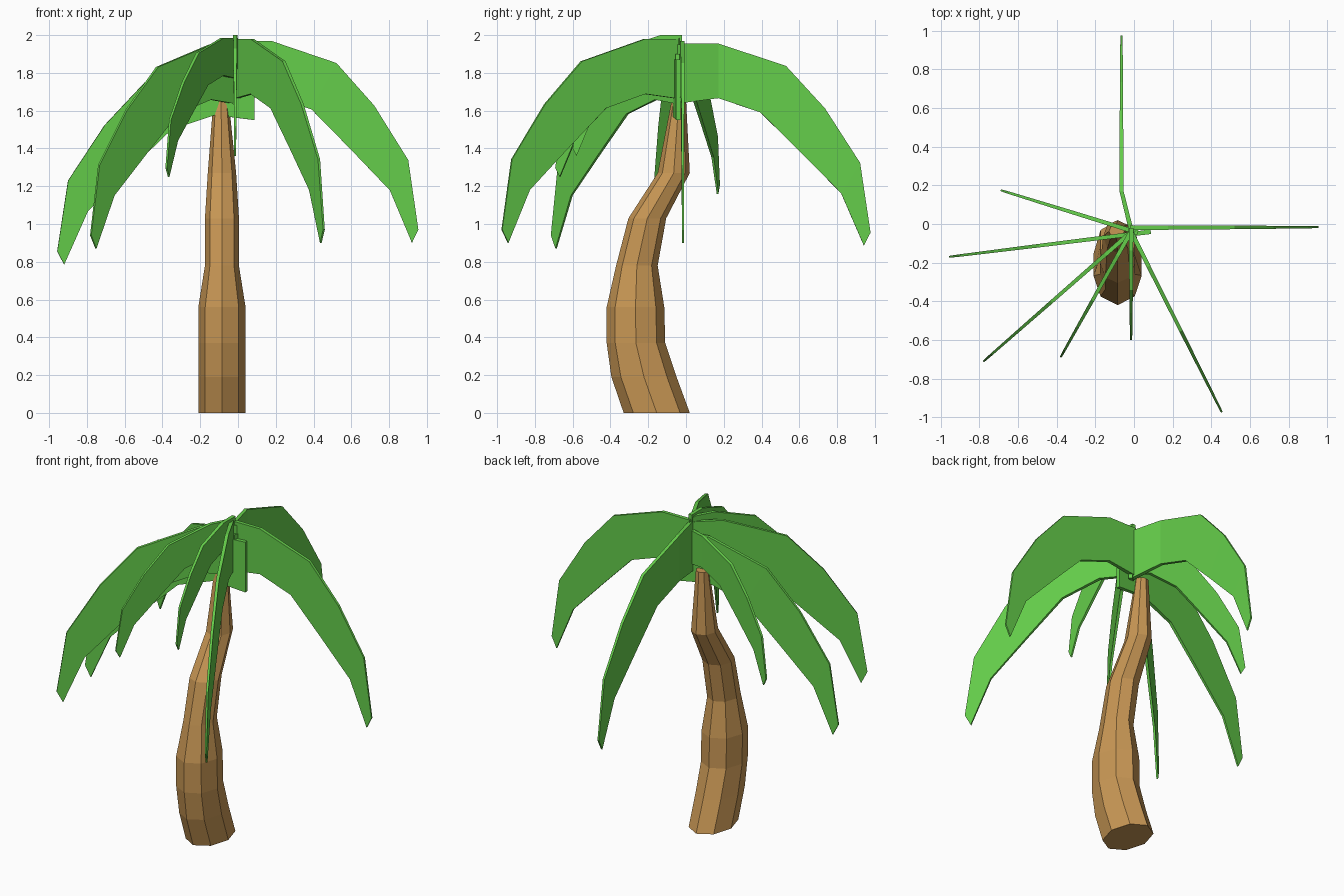
import bpy, bmesh, math
from mathutils import Vector

if "Cube" in bpy.data.objects:
    bpy.data.objects.remove(bpy.data.objects["Cube"])


def material(name, color):
    m = bpy.data.materials.new(name)
    m.diffuse_color = (*color, 1)
    m.use_nodes = True
    m.node_tree.nodes["Principled BSDF"].inputs["Base Color"].default_value = m.diffuse_color
    return m


def add_object(name, bm, mat):
    bmesh.ops.recalc_face_normals(bm, faces=bm.faces)
    me = bpy.data.meshes.new(name)
    bm.to_mesh(me)
    bm.free()
    me.materials.append(mat)
    ob = bpy.data.objects.new(name, me)
    bpy.context.collection.objects.link(ob)
    return ob


bark = material("bark", (0.58, 0.31, 0.09))
leaf = material("leaf", (0.13, 0.62, 0.07))

# Curved trunk: each ring is (z, x min, x max, y min, y max)
rings = [
    (0.00, -0.21, 0.04, -0.33, 0.02),
    (0.19, -0.21, 0.04, -0.395, -0.05),
    (0.37, -0.21, 0.04, -0.42, -0.11),
    (0.56, -0.21, 0.04, -0.42, -0.115),
    (0.78, -0.175, 0.005, -0.37, -0.15),
    (1.03, -0.175, 0.005, -0.305, -0.105),
    (1.27, -0.16, -0.01, -0.15, 0.02),
    (1.66, -0.13, -0.05, -0.075, 0.0),
]
SIDES = 8
bm = bmesh.new()
loops = []
for z, x0, x1, y0, y1 in rings:
    loop = []
    for i in range(SIDES):
        a = 2 * math.pi * i / SIDES
        loop.append(bm.verts.new(((x0 + x1) / 2 + (x1 - x0) / 2 * math.cos(a),
                                  (y0 + y1) / 2 + (y1 - y0) / 2 * math.sin(a), z)))
    loops.append(loop)
for lo, hi in zip(loops, loops[1:]):
    for i in range(SIDES):
        j = (i + 1) % SIDES
        bm.faces.new((lo[i], lo[j], hi[j], hi[i]))
bm.faces.new(loops[0])
bm.faces.new(loops[-1])
add_object("trunk", bm, bark)

# Frond profile as upper/lower edge pairs: reach (0-1) and drop (0-1)
upper = [(0, 0), (0.2, 0), (0.555, 0.11), (0.76, 0.32), (0.945, 0.59), (1.0, 0.935)]
lower = [(0, 0.295), (0.2, 0.27), (0.42, 0.34), (0.63, 0.535), (0.845, 0.74), (0.965, 1.0)]


def frond(name, base, tip, top_z, tip_z, bend_x=None):
    base, tip = Vector(base), Vector(tip)
    side = (tip - base).normalized()
    side = Vector((-side.y, side.x))
    bm = bmesh.new()
    sections = []
    for k, (u, l) in enumerate(zip(upper, lower)):
        half = 0.012 - 0.0014 * k
        quad = []
        for (r, d), s in ((u, 1), (u, -1), (l, -1), (l, 1)):
            p = base.lerp(tip, r) + side * half * s
            if bend_x is not None and k > 0:
                p.x = bend_x + side.x * half * s
            quad.append(bm.verts.new((p.x, p.y, top_z - d * (top_z - tip_z))))
        sections.append(quad)
    for a, b in zip(sections, sections[1:]):
        for i in range(4):
            j = (i + 1) % 4
            bm.faces.new((a[i], a[j], b[j], b[i]))
    bm.faces.new(sections[0])
    bm.faces.new(sections[-1])
    add_object(name, bm, leaf)


# Large fronds
frond("frond_right", (-0.02, -0.02), (0.955, -0.016), 1.97, 0.90)
frond("frond_back", (-0.015, -0.03), (-0.065, 0.977), 1.955, 0.885, bend_x=-0.065)
frond("frond_front_right", (-0.02, -0.03), (0.455, -0.975), 1.98, 0.90)
frond("frond_front_left", (0.01, -0.02), (-0.78, -0.712), 1.95, 0.87)
frond("frond_left", (0.087, -0.04), (-0.957, -0.17), 1.87, 0.785)

# Small fronds
frond("small_frond_front", (-0.015, -0.02), (-0.015, -0.60), 2.00, 1.36)
frond("small_frond_front_left", (-0.01, -0.03), (-0.38, -0.69), 1.985, 1.25)
frond("small_frond_back_left", (0.02, -0.045), (-0.69, 0.175), 1.90, 1.16)
